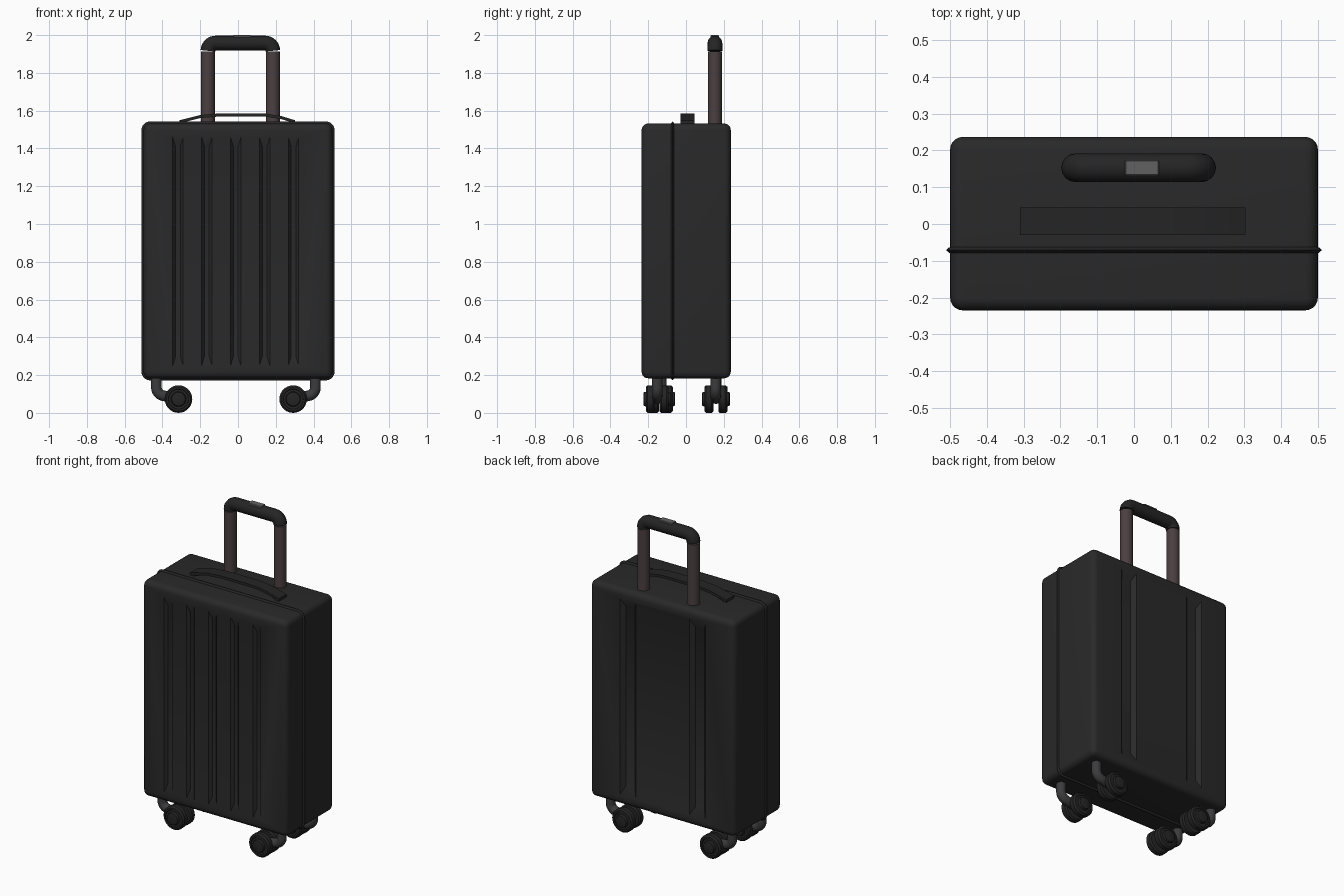
import bpy, bmesh, math
from mathutils import Vector, Matrix

if "Cube" in bpy.data.objects:
    bpy.data.objects.remove(bpy.data.objects["Cube"])


def material(name, rgb):
    m = bpy.data.materials.new(name)
    m.diffuse_color = (*rgb, 1)
    m.use_nodes = True
    m.node_tree.nodes["Principled BSDF"].inputs["Base Color"].default_value = m.diffuse_color
    return m


SHELL = material("shell_black", (0.022, 0.022, 0.022))
RUBBER = material("rubber_black", (0.018, 0.018, 0.018))
STEEL = material("dark_grey", (0.045, 0.045, 0.048))
TUBE = material("brown_metal", (0.07, 0.05, 0.052))
BUTTON = material("button_grey", (0.12, 0.12, 0.12))


def finish(obj, mat, angle=35):
    if mat:
        obj.data.materials.append(mat)
    bpy.ops.object.select_all(action='DESELECT')
    obj.select_set(True)
    bpy.context.view_layer.objects.active = obj
    bpy.ops.object.shade_smooth_by_angle(angle=math.radians(angle))
    return obj


def from_bmesh(name, bm):
    bmesh.ops.recalc_face_normals(bm, faces=bm.faces)
    me = bpy.data.meshes.new(name)
    bm.to_mesh(me)
    bm.free()
    obj = bpy.data.objects.new(name, me)
    bpy.context.collection.objects.link(obj)
    return obj


def box(name, lo, hi, bevel, segs):
    lo, hi = Vector(lo), Vector(hi)
    bm = bmesh.new()
    bmesh.ops.create_cube(bm, size=1, matrix=Matrix.Translation((lo + hi) / 2)
                          @ Matrix.Diagonal((*(hi - lo), 1)))
    bmesh.ops.bevel(bm, geom=bm.edges[:], offset=bevel, segments=segs,
                    profile=0.5, affect='EDGES')
    return from_bmesh(name, bm)


def loft(bm, rings, closed=False, caps=True):
    loops = [[bm.verts.new(p) for p in r] for r in rings]
    pairs = list(zip(loops, loops[1:] + loops[:1]))
    for a, b in (pairs if closed else pairs[:-1]):
        n = len(a)
        for i in range(n):
            bm.faces.new((a[i], a[(i + 1) % n], b[(i + 1) % n], b[i]))
    if caps and not closed:
        bm.faces.new(loops[0])
        bm.faces.new(loops[-1])


def tube(name, path, radius, mat):
    cu = bpy.data.curves.new(name, 'CURVE')
    cu.dimensions = '3D'
    cu.bevel_depth = radius
    cu.bevel_resolution = 6
    cu.use_fill_caps = True
    sp = cu.splines.new('POLY')
    sp.points.add(len(path) - 1)
    for p, co in zip(sp.points, path):
        p.co = (*co, 1)
    obj = bpy.data.objects.new(name, cu)
    bpy.context.collection.objects.link(obj)
    bpy.ops.object.select_all(action='DESELECT')
    obj.select_set(True)
    bpy.context.view_layer.objects.active = obj
    bpy.ops.object.convert(target='MESH')
    return finish(bpy.context.object, mat, 50)


def arc(cx, cz, r, a0, a1, y, n=8):
    angs = [math.radians(a0 + (a1 - a0) * i / n) for i in range(n + 1)]
    return [(cx + r * math.cos(a), y, cz + r * math.sin(a)) for a in angs]


# shell with pressed grooves front and back
shell = box("suitcase_shell", (-0.5, -0.235, 0.183), (0.5, 0.237, 1.532), 0.035, 5)


def groove(bm, x, face_y, inward, w_out, w_in, depth, z0, z1, taper):
    def rect(w, y, t):
        return [(x - w / 2, y, z0 + t), (x + w / 2, y, z0 + t),
                (x + w / 2, y, z1 - t), (x - w / 2, y, z1 - t)]
    grow = 2 * w_out - w_in
    loft(bm, [rect(grow, face_y - inward * depth, -taper),
              rect(w_in, face_y + inward * depth, taper)])


bm = bmesh.new()
for i in range(5):
    groove(bm, -0.318 + 0.153 * i, -0.235, 1, 0.055, 0.025, 0.018, 0.25, 1.46, 0.05)
for x in (-0.245, 0.235):
    groove(bm, x, 0.237, -1, 0.11, 0.06, 0.025, 0.25, 1.47, 0.05)
cutter = from_bmesh("groove_cutter", bm)
cutter.hide_render = True
mod = shell.modifiers.new("grooves", 'BOOLEAN')
mod.object = cutter
mod.solver = 'EXACT'
bpy.context.view_layer.objects.active = shell
bpy.ops.object.modifier_apply(modifier=mod.name)
bpy.data.objects.remove(cutter)
finish(shell, SHELL)


# raised zip seam around the shell
def seam_ring(out, y):
    pts, r = [], 0.035 + out
    for cx, cz, a in ((0.465, 1.497, 0), (-0.465, 1.497, 90),
                      (-0.465, 0.218, 180), (0.465, 0.218, 270)):
        pts += arc(cx, cz, r, a, a + 90, y, 6)
    return pts


bm = bmesh.new()
loft(bm, [seam_ring(-0.006, -0.081), seam_ring(0.003, -0.078), seam_ring(0.011, -0.071),
          seam_ring(0.003, -0.064), seam_ring(-0.006, -0.061)], closed=True)
finish(from_bmesh("zip_seam", bm), RUBBER)

# carry strap on top, a shallow arch
profile = [(-0.31, 1.545), (-0.2, 1.573), (-0.09, 1.582), (0.08, 1.582),
           (0.15, 1.580), (0.23, 1.567), (0.303, 1.545)]
bm = bmesh.new()
loft(bm, [[(x, -0.03, z - 0.012), (x, 0.045, z - 0.012),
           (x, 0.045, z + 0.004), (x, -0.03, z + 0.004)] for x, z in profile])
finish(from_bmesh("carry_strap", bm), RUBBER)
for side, x in (("left", -0.295), ("right", 0.288)):
    finish(box("strap_mount_" + side, (x - 0.013, -0.027, 1.525), (x + 0.013, 0.042, 1.545),
               0.002, 1), RUBBER)

# telescopic handle
HY, XL, XR = 0.153, -0.16, 0.185
for side, x in (("left", XL), ("right", XR)):
    tube("handle_tube_" + side, [(x, HY, 1.5), (x, HY, 1.912)], 0.037, TUBE)
grip = ([(XL, HY, 1.916)] + arc(XL + 0.042, 1.957 - 0.04, 0.041, 180, 90, HY)
        + arc(XR - 0.042, 1.957 - 0.04, 0.041, 90, 0, HY) + [(XR, HY, 1.916)])
grip = grip[1:-1]
tube("handle_grip", grip, 0.039, RUBBER)
finish(box("release_button", (-0.025, 0.131, 1.975), (0.068, 0.174, 2.0), 0.003, 1), BUTTON)


# casters: bent arm and twin wheels
def disc_profile(name, x, y, sign, prof, mat, n=28):
    bm = bmesh.new()
    loft(bm, [[(x + r * math.cos(2 * math.pi * i / n), y + sign * d,
                0.073 + r * math.sin(2 * math.pi * i / n)) for i in range(n)]
              for d, r in prof])
    return finish(from_bmesh(name, bm), mat)


WHEEL = [(0.014, 0.05), (0.014, 0.065), (0.022, 0.073), (0.050, 0.073), (0.060, 0.064),
         (0.060, 0.054), (0.056, 0.052), (0.056, 0.04), (0.070, 0.036), (0.072, 0.03)]
for name, px, wx, y in (("front_left", -0.432, -0.315, -0.13),
                        ("front_right", 0.41, 0.292, -0.153),
                        ("back_left", -0.432, -0.315, 0.16),
                        ("back_right", 0.41, 0.292, 0.157)):
    s = 1 if wx > px else -1
    bend = [(px + s * 0.045 * (1 - math.cos(a)), y, 0.135 - 0.045 * math.sin(a))
            for a in [math.radians(80 * i / 8) for i in range(9)]]
    tube("caster_arm_" + name, [(px, y, 0.2)] + bend + [(wx, y, 0.075)], 0.028, STEEL)
    for tag, sign in (("a", -1), ("b", 1)):
        disc_profile(f"wheel_{name}_{tag}", wx, y, sign, WHEEL, RUBBER)
    disc_profile("axle_" + name, wx, y, 1, [(-0.03, 0.02), (0.03, 0.02)], STEEL, 16)
